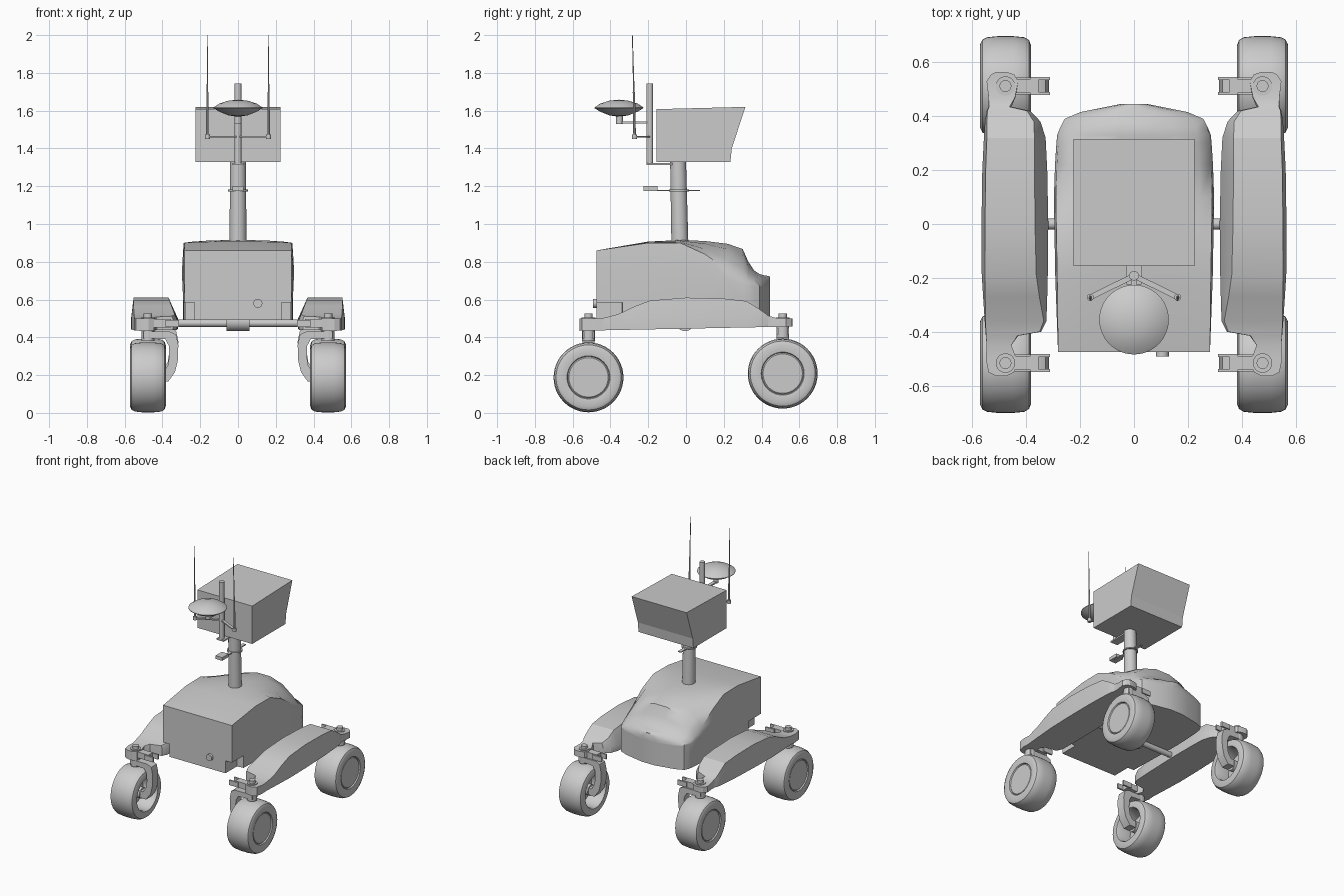
import bpy, bmesh, math
from mathutils import Vector, Matrix

cube = bpy.data.objects.get("Cube")
if cube:
    bpy.data.objects.remove(cube, do_unlink=True)

GREY = (0.6, 0.6, 0.6, 1)
mat = bpy.data.materials.new("plain_grey")
mat.use_nodes = True
mat.diffuse_color = GREY
mat.node_tree.nodes["Principled BSDF"].inputs["Base Color"].default_value = GREY


def finish(name, bm, angle=35):
    bmesh.ops.remove_doubles(bm, verts=bm.verts, dist=0.0002)
    bmesh.ops.recalc_face_normals(bm, faces=bm.faces)
    me = bpy.data.meshes.new(name)
    bm.to_mesh(me)
    bm.free()
    me.materials.append(mat)
    me.shade_smooth()
    me.set_sharp_from_angle(angle=math.radians(angle))
    ob = bpy.data.objects.new(name, me)
    bpy.context.collection.objects.link(ob)
    return ob


def loft(name, rings, angle=35):
    """Skin closed rings of equal size and cap both ends."""
    bm = bmesh.new()
    loops = [[bm.verts.new(p) for p in ring] for ring in rings]
    n = len(loops[0])
    for a, b in zip(loops, loops[1:]):
        for i in range(n):
            j = (i + 1) % n
            bm.faces.new((a[i], a[j], b[j], b[i]))
    bm.faces.new(loops[0])
    bm.faces.new(loops[-1])
    return finish(name, bm, angle)


def box(name, lo, hi):
    def ring(z):
        return [(lo[0], lo[1], z), (hi[0], lo[1], z), (hi[0], hi[1], z), (lo[0], hi[1], z)]
    return loft(name, [ring(lo[2]), ring(hi[2])])


def rod(name, a, b, r, r2=None, sides=24):
    a, b = Vector(a), Vector(b)
    bm = bmesh.new()
    turn = (b - a).to_track_quat('Z', 'Y').to_matrix().to_4x4()
    bmesh.ops.create_cone(bm, cap_ends=True, segments=sides, radius1=r,
                          radius2=r if r2 is None else r2, depth=(b - a).length,
                          matrix=Matrix.Translation((a + b) / 2) @ turn)
    return finish(name, bm)


def lathe(name, profile, centre, axis, steps=48):
    """Spin (radius, offset) points around an axis through centre."""
    bm = bmesh.new()
    turn = Vector(axis).to_track_quat('Z', 'Y').to_matrix().to_4x4()
    m = Matrix.Translation(centre) @ turn
    vs = [bm.verts.new(m @ Vector((r, 0, h))) for r, h in profile]
    es = [bm.edges.new(p) for p in zip(vs, vs[1:])]
    bmesh.ops.spin(bm, geom=vs + es, cent=centre, axis=Vector(axis),
                   angle=math.tau, steps=steps, use_duplicate=False)
    return finish(name, bm)


# Hull: cross-sections along y as (y, half width, centre height, shoulder height)
hull = [(-.475, .282, .86, .86), (-.2, .285, .907, .9), (-.03, .288, .915, .9),
        (.1, .29, .91, .84), (.22, .286, .895, .755), (.3, .281, .868, .71),
        (.33, .278, .8, .695), (.36, .273, .755, .685), (.39, .258, .735, .675),
        (.415, .2, .728, .67), (.435, .1, .725, .665), (.445, .05, .72, .665)]


def hull_ring(y, w, top, side):
    drop = top - side
    bulge = 1.025 if -.4 < y < .35 else 1
    half = [(.2 * w, top), (.55 * w, top - .2 * drop), (.85 * w, top - .6 * drop),
            (w, side), (w * bulge, (side + .62) / 2 + .02), (w, .585)]
    return [(x, y, z) for x, z in half] + [(-x, y, z) for x, z in reversed(half)]


loft("hull", [hull_ring(*s) for s in hull], 40)

# Lower hull, narrowed at the rear to leave corner notches
lower = [(-.475, .23), (-.34, .23), (-.335, .28)] + [s[:2] for s in hull[2:]]
loft("lower_hull", [[(-w, y, .492), (w, y, .492), (w, y, .59), (-w, y, .59)]
                    for y, w in lower])
rod("rear_port", (.105, -.47, .58), (.105, -.492, .58), .024)
rod("pivot_drum", (-.06, -.005, .483), (.06, -.005, .483), .05)
rod("cross_axle", (-.37, 0, .475), (.37, 0, .475), .02)

# Mast with its small instrument shelf
rod("mast", (0, -.032, .88), (0, -.042, 1.33), .045, .042, 32)
rod("mast_collar", (0, -.037, 1.172), (0, -.037, 1.182), .052)
box("mast_shelf", (-.012, -.2, 1.174), (.012, .075, 1.181))
box("shelf_sensor", (-.028, -.225, 1.176), (.028, -.15, 1.2))

# Head, a wedge extruded across x
head = [(-.155, 1.327), (.235, 1.327), (.242, 1.4), (.315, 1.62), (-.155, 1.608)]
loft("head", [[(x, y, z) for y, z in head] for x in (-.225, .225)], 10)

# Antenna post, dish and whips
rod("antenna_post", (0, -.192, 1.315), (0, -.192, 1.745), .018)
box("post_foot", (-.03, -.21, 1.312), (.03, -.04, 1.322))
box("dish_arm", (-.012, -.365, 1.531), (.012, -.19, 1.542))
rod("dish_stem", (0, -.352, 1.53), (0, -.352, 1.59), .018)
lathe("dish", [(0, -.045), (.05, -.038), (.1, -.018), (.129, 0), (.129, .004),
               (.1, .024), (.05, .04), (0, .045)], (0, -.355, 1.613), (0, 0, 1))
for s, label in ((1, "left"), (-1, "right")):
    tip = Vector((s * .162, -.272, 1.457))
    across = Vector((s * .085, .16, 0)).normalized() * .01
    root = Vector((0, -.192, 1.457))
    up = Vector((0, 0, .008))
    loft(label + "_whip_arm", [[p - across, p + across, p + across + up, p - across + up]
                               for p in (root, tip)])
    rod(label + "_whip_base", tip - up, tip + up * 2, .013, sides=16)
    rod(label + "_whip_lower", tip, (s * .162, -.276, 1.7), .007, .006, 10)
    rod(label + "_whip_upper", (s * .162, -.276, 1.7), (s * .16, -.284, 2), .004, .002, 10)

# Rocker stations as (y, inner x, outer x, top height)
rocker = [(-.565, .475, .51, .5), (-.55, .445, .54, .5), (-.5, .436, .55, .5),
          (-.45, .455, .547, .5), (-.415, .43, .55, .508), (-.4, .345, .551, .512),
          (-.36, .325, .554, .522), (-.27, .322, .56, .565), (-.19, .32, .565, .595),
          (0, .318, .566, .61), (.2, .322, .563, .605), (.32, .328, .557, .592),
          (.38, .347, .553, .555), (.42, .385, .547, .527), (.435, .455, .54, .515),
          (.47, .44, .54, .504), (.53, .43, .547, .5), (.555, .445, .53, .5),
          (.565, .475, .51, .5)]


def rocker_ring(s, y, a, b, top):
    base = .446 + .02 * y
    rise = top - .5
    pts = [(a, base), (b, base), (b, .5), (b - .12 * rise, top),
           (a + .45 * rise, top), (a, .499)]
    return [(s * x, y, z) for x, z in pts]


# Wheel section (radius, offset towards the outside) and fork outline (x, z)
tyre = [(0, .084), (.104, .084), (.11, .079), (.114, .088), (.155, .094), (.172, .086),
        (.181, .068), (.185, .03), (.185, -.03), (.181, -.07), (.17, -.088), (.15, -.095),
        (.122, -.095), (.116, -.085), (.116, .02), (0, .02)]
fork = [(.5, .43), (.36, .43), (.328, .415), (.316, .36), (.318, .28), (.334, .215),
        (.37, .165), (.5, .165), (.5, .212), (.395, .215), (.372, .25), (.364, .3),
        (.366, .355), (.385, .39), (.5, .395)]

for s, label in ((1, "left"), (-1, "right")):
    loft(label + "_rocker", [rocker_ring(s, *st) for st in rocker], 25)
    for y, lift, end in ((-.516, 0, "front"), (.512, .02, "rear")):
        tag = f"{end}_{label}_"
        lathe(tag + "wheel", tyre, (s * .477, y, .188 + lift), (s, 0, 0))
        loft(tag + "fork", [[(s * x, y + dy, z + lift) for x, z in fork]
                            for dy in (-.032, .032)])
        rod(tag + "hub", (s * .42, y, .188 + lift), (s * .51, y, .188 + lift), .04)
        # Steering pivot and its bolt
        x = s * .477
        rod(tag + "pivot", (x, y, .38 + lift), (x, y, .45 + lift), .034)
        rod(tag + "washer", (x, y, .495), (x, y, .506), .036)
        rod(tag + "bolt", (x, y, .5), (x, y, .527), .022)
        # Forked knuckle on the inner side
        xs = sorted((s * .355, s * .45))
        box(tag + "knuckle", (xs[0], y - .026, .452), (xs[1], y + .026, .496))
        xs = sorted((s * .312, s * .385))
        for k in (-1, 1):
            box(tag + "knuckle_lug", (xs[0], y + k * .028 - .006, .456),
                (xs[1], y + k * .028 + .006, .492))
